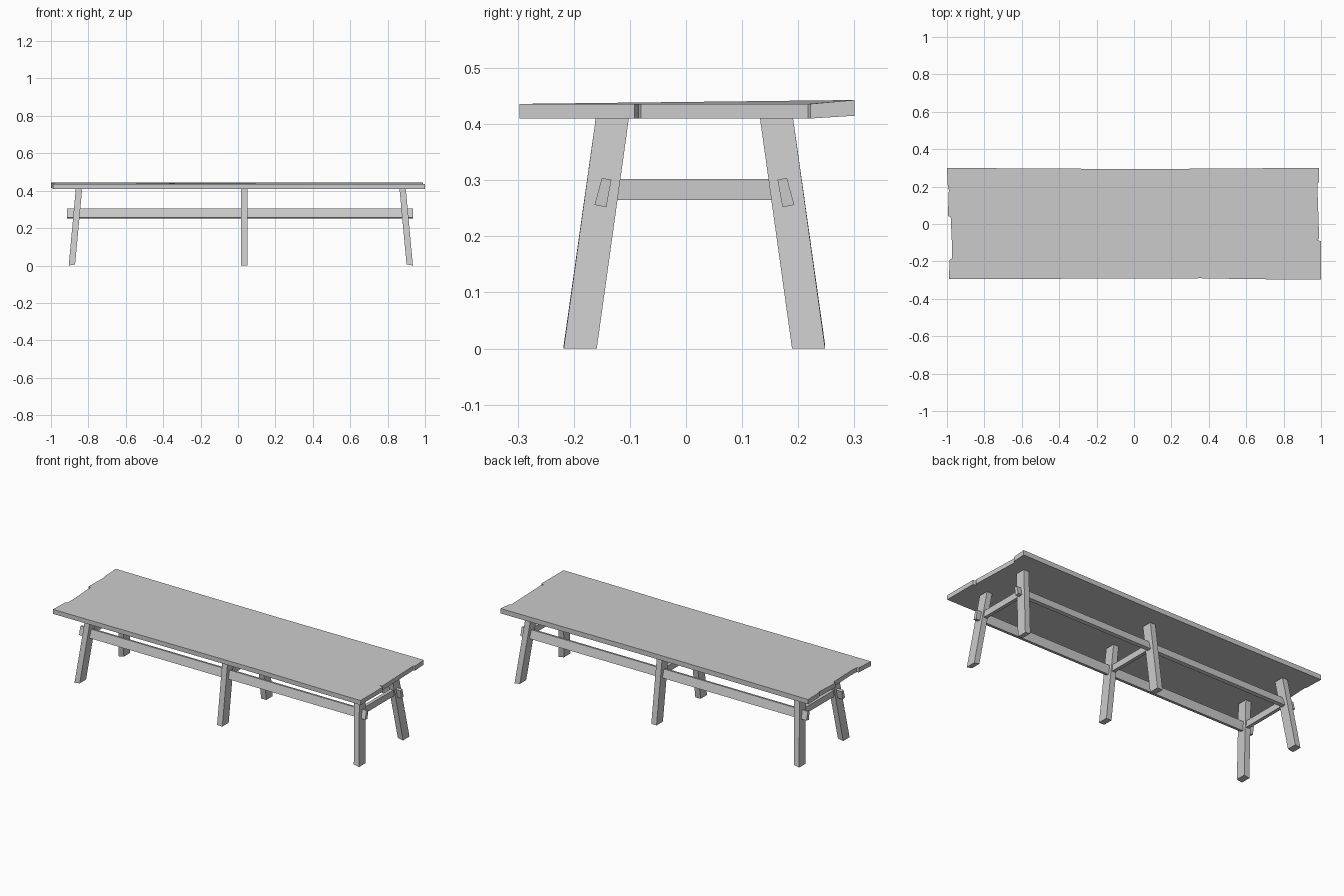
import bpy, bmesh

if "Cube" in bpy.data.objects:
    bpy.data.objects.remove(bpy.data.objects["Cube"])

CY = 0.015   # frame is symmetric about y = CY


def mesh_object(name, verts, faces):
    bm = bmesh.new()
    vs = [bm.verts.new(v) for v in verts]
    for f in faces:
        bm.faces.new([vs[i] for i in f])
    bmesh.ops.recalc_face_normals(bm, faces=bm.faces)
    me = bpy.data.meshes.new(name)
    bm.to_mesh(me)
    bm.free()
    ob = bpy.data.objects.new(name, me)
    bpy.context.collection.objects.link(ob)
    return ob


def prism(name, start, end):
    """Closed solid between two matching outlines."""
    n = len(start)
    faces = [tuple(range(n)), tuple(range(n, 2 * n))]
    faces += [(i, (i + 1) % n, n + (i + 1) % n, n + i) for i in range(n)]
    return mesh_object(name, start + end, faces)


def box(name, x0, x1, y0, y1, z0, z1):
    def ring(z):
        return [(x0, y0, z), (x1, y0, z), (x1, y1, z), (x0, y1, z)]
    return prism(name, ring(z0), ring(z1))


# Tabletop: live-edge slab with notched ends and a slightly lifted back edge
outline = [(-0.99, -0.295), (-0.45, -0.293), (0.0, -0.291), (0.36, -0.29),
           (0.63, -0.295), (1.0, -0.297), (1.0, -0.092), (0.975, -0.085),
           (0.99, -0.08), (0.98, 0.217), (0.99, 0.222), (0.99, 0.30),
           (0.52, 0.297), (0.1, 0.294), (-0.45, 0.296), (-1.0, 0.30),
           (-0.995, 0.19), (-0.99, 0.185), (-0.995, 0.042), (-0.98, 0.038),
           (-0.972, -0.14), (-0.974, -0.185), (-0.985, -0.19)]


def lift(x, y):
    if x > 0.9 and y < 0.25:
        return 0.0
    return 0.007 * (y + 0.3) / 0.6


low = [(x, y, 0.410 + 0.7 * lift(x, y)) for x, y in outline]
high = [(x, y, 0.436 + lift(x, y)) for x, y in outline]
prism("tabletop", low, high)

# Three leg frames: splayed legs with a cross rail between them
for label, xb, xt, tilt in (("left", -0.888, -0.85, 0.003),
                            ("middle", 0.034, 0.034, 0.0),
                            ("right", 0.918, 0.88, -0.003)):
    for side, s in (("front", -1), ("back", 1)):
        def ring(x, y, z, t):
            h, w = 0.017, 0.0295
            return [(x - h, CY + s * (y - w), z + t), (x + h, CY + s * (y - w), z - t),
                    (x + h, CY + s * (y + w), z - t), (x - h, CY + s * (y + w), z + t)]
        b = abs(tilt)
        prism(f"{label}_{side}_leg", ring(xb, 0.2035, b, -tilt),
              ring(xt, 0.146, 0.413, 0))
    xm = xb + (xt - xb) * 0.69
    box(f"{label}_cross_rail", xm - 0.01, xm + 0.01, CY - 0.145, CY + 0.145, 0.265, 0.302)

# Long rails running through the legs, leaning with them
profile = [(0.165, 0.304), (0.148, 0.301), (0.157, 0.252), (0.178, 0.256)]
for side, s in (("front", -1), ("back", 1)):
    ends = [[(x, CY + s * y, z) for y, z in profile] for x in (-0.914, 0.936)]
    prism(f"{side}_long_rail", *ends)
